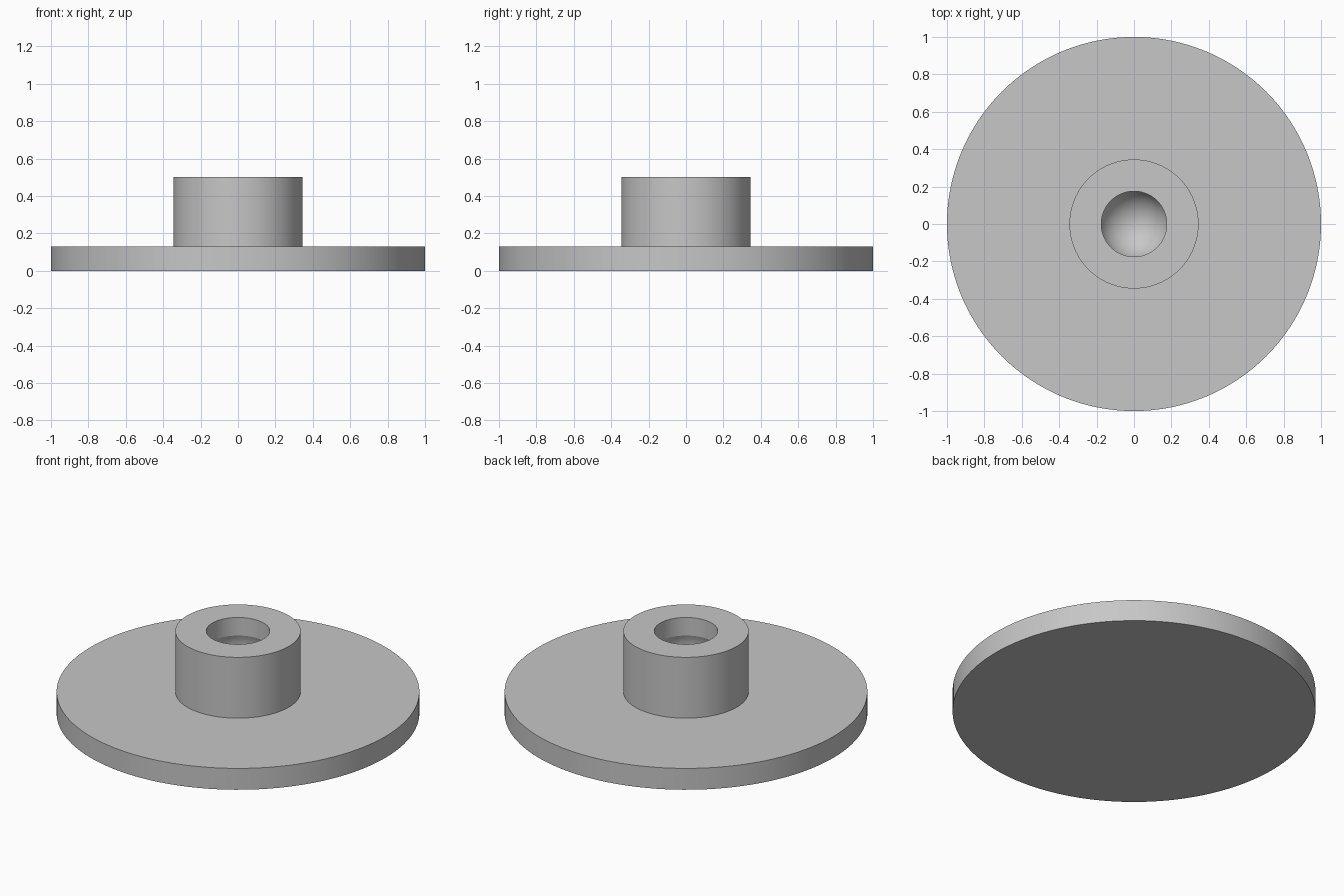
import bpy
import bmesh
from math import sin, cos, acos, pi, radians

cube = bpy.data.objects.get("Cube")
if cube:
    bpy.data.objects.remove(cube)

SEGMENTS = 128
PLATE_RADIUS, PLATE_TOP = 1.0, 0.13
HUB_RADIUS, HUB_TOP = 0.345, 0.5
NECK_RADIUS, NECK_BOTTOM, BALL_RADIUS = 0.175, 0.39, 0.19

grey = bpy.data.materials.new("plain grey")
grey.use_nodes = True
colour = (0.57, 0.57, 0.57, 1)
grey.diffuse_color = colour
grey.node_tree.nodes["Principled BSDF"].inputs["Base Color"].default_value = colour


def lathe(name, profile):
    """Turn a (radius, height) profile around the z axis."""
    bm = bmesh.new()
    rings = []
    for r, z in profile:
        if r < 1e-5:
            rings.append([bm.verts.new((0, 0, z))] * SEGMENTS)
        else:
            angles = [2 * pi * i / SEGMENTS for i in range(SEGMENTS)]
            rings.append([bm.verts.new((r * cos(a), r * sin(a), z)) for a in angles])
    for low, high in zip(rings, rings[1:]):
        for i in range(SEGMENTS):
            k = (i + 1) % SEGMENTS
            corners = dict.fromkeys((low[i], low[k], high[k], high[i]))
            bm.faces.new(list(corners))
    mesh = bpy.data.meshes.new(name)
    bm.to_mesh(mesh)
    bm.free()
    mesh.materials.append(grey)
    obj = bpy.data.objects.new(name, mesh)
    bpy.context.collection.objects.link(obj)
    bpy.ops.object.select_all(action="DESELECT")
    obj.select_set(True)
    bpy.context.view_layer.objects.active = obj
    bpy.ops.object.shade_smooth_by_angle(angle=radians(20))
    return obj


# Round base plate, open under the hub
lathe("base_plate", [(0, 0), (PLATE_RADIUS, 0), (PLATE_RADIUS, PLATE_TOP),
                     (HUB_RADIUS, PLATE_TOP)])

# Hub with a straight neck leading into a rounded ball socket
start = acos(NECK_RADIUS / BALL_RADIUS)
centre = NECK_BOTTOM - BALL_RADIUS * sin(start)
steps = 24
socket = []
for s in range(steps + 1):
    a = start - (start + pi / 2) * s / steps
    socket.append((BALL_RADIUS * cos(a), centre + BALL_RADIUS * sin(a)))
lathe("socket_hub", [(HUB_RADIUS, PLATE_TOP), (HUB_RADIUS, HUB_TOP),
                     (NECK_RADIUS, HUB_TOP)] + socket)
